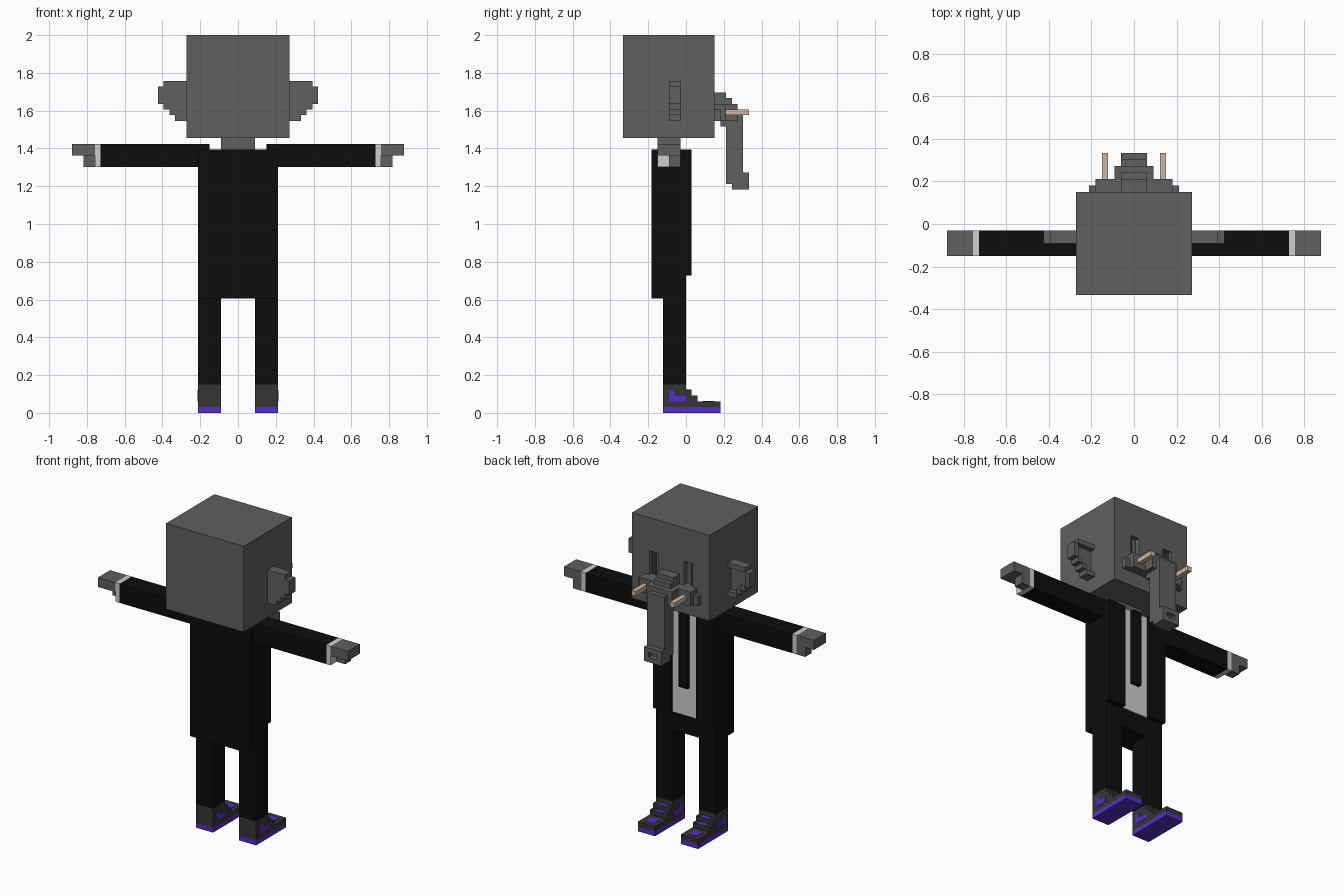
import bpy, bmesh

if "Cube" in bpy.data.objects:
    bpy.data.objects.remove(bpy.data.objects["Cube"])

U = 2 / 66  # one block of the grid the figure is built on


def material(name, rgb):
    m = bpy.data.materials.new(name)
    m.diffuse_color = (*rgb, 1)
    m.use_nodes = True
    m.node_tree.nodes["Principled BSDF"].inputs["Base Color"].default_value = m.diffuse_color
    return m


GREY = material("grey_skin", (0.115, 0.115, 0.115))
BLACK = material("black_cloth", (0.004, 0.004, 0.004))
WHITE = material("white_shirt", (0.62, 0.62, 0.62))
DARK = material("dark_shoe", (0.036, 0.036, 0.036))
PURPLE = material("purple_trim", (0.09, 0.028, 0.54))
IVORY = material("ivory", (0.62, 0.47, 0.38))


def part(name, mat, boxes, side=1):
    """One object from boxes (x0, x1, y0, y1, z0, z1) in blocks; side=-1 mirrors x."""
    bm = bmesh.new()
    for x0, x1, y0, y1, z0, z1 in boxes:
        if side < 0:
            x0, x1 = -x1, -x0
        cube = bmesh.ops.create_cube(bm, size=1)
        for v in cube["verts"]:
            v.co = ((x0 + x1) / 2 + v.co.x * (x1 - x0),
                    (y0 + y1) / 2 + v.co.y * (y1 - y0),
                    (z0 + z1) / 2 + v.co.z * (z1 - z0))
            v.co *= U
    me = bpy.data.meshes.new(name)
    bm.to_mesh(me)
    bm.free()
    me.materials.append(mat)
    ob = bpy.data.objects.new(name, me)
    bpy.context.collection.objects.link(ob)
    return ob


def pair(name, mat, boxes):
    part("right_" + name, mat, boxes, 1)
    part("left_" + name, mat, boxes, -1)


# Head with a one-block face layer that leaves two eye sockets open
part("head", GREY, [
    (-9, 9, -11, 4, 48, 66),
    (-9, 9, 4, 5, 48, 54), (-9, 9, 4, 5, 59, 66),
    (-9, -5, 4, 5, 54, 59), (-3, 3, 4, 5, 54, 59), (5, 9, 4, 5, 54, 59)])
pair("pupil", DARK, [(4, 5, 4, 4.2, 54, 59)])
part("neck", GREY, [(-3, 3, -5, -1, 45, 48)])

# Ears: stepped plate with a raised rim facing forward
pair("ear", GREY, [
    (9, 13, -3, -2, 57, 58), (9, 14, -3, -2, 54, 57), (9, 13, -3, -2, 53, 54),
    (9, 12, -3, -2, 52, 53), (9, 11, -3, -2, 51, 52)])
pair("ear_rim", GREY, [
    (9, 13, -2, -1, 57, 58), (13, 14, -2, -1, 54, 57), (12, 13, -2, -1, 53, 54),
    (11, 12, -2, -1, 52, 53), (9, 11, -2, -1, 51, 52)])

# Trunk: stepped root, hanging length, and a tip with an open nostril
part("trunk_root", GREY, [
    (-2, 2, 5, 7, 51, 56), (-2, 2, 7, 8, 51, 55), (-3, 3, 5, 9, 51, 54),
    (-2, 2, 6, 8, 50, 51)])
part("trunk", GREY, [(-2, 2, 7, 10, 42, 52), (-2, 2, 9, 10, 52, 53),
                     (-2, 2, 7, 8, 40, 42)])
part("trunk_tip", GREY, [
    (-2, 2, 8, 10, 39, 42), (-2, 2, 10, 11, 39, 40), (-2, 2, 10, 11, 41, 42),
    (-2, -1, 10, 11, 40, 41), (1, 2, 10, 11, 40, 41)])
pair("tusk_base", GREY, [(3, 6, 5, 7, 51, 54), (6, 7, 5, 6, 51, 53)])
pair("tusk", IVORY, [(4, 5, 7, 11, 52, 53)])

# Suit: coat body, open front panels, shirt and tie
part("coat", BLACK, [(-7, 7, -6, 0, 20, 46)])
pair("coat_front", BLACK, [(3, 7, 0, 1, 24, 46)])
part("shirt", WHITE, [(-3, 3, 0, 0.2, 24, 46)])
part("tie", BLACK, [(-1, 1, 0, 1, 30, 46)])

# Arms held straight out, with cuffs and hands
pair("sleeve", BLACK, [(5, 24, -5, -1, 43, 47)])
pair("cuff", WHITE, [(24, 25, -5, -1, 43, 47)])
pair("hand", GREY, [(25, 29, -5, -1, 45, 47), (25, 27, -3, -1, 43, 45)])

# Legs and stepped shoes
pair("trouser_leg", BLACK, [(3, 7, -4, 0, 5, 20)])
pair("shoe_sole", PURPLE, [(3, 7, -4, 6, 0, 1)])
pair("shoe_upper", DARK, [
    (3, 7, -4, 6, 1, 2), (3, 7, -4, 2, 2, 3), (3, 7, -4, 1, 3, 4),
    (3, 7, -4, 0, 4, 5)])
P = 0.06  # thickness of painted plates
pair("shoe_laces", PURPLE, [
    (4, 6, 3, 5, 2, 2 + P),
    (4, 6, 1, 2, 3, 3 + P), (4, 6, 0, 1, 4, 4 + P)])
# Corner-shaped side mark on the outer and inner faces
for label, x0, x1 in (("outer", 7, 7 + P), ("inner", 3 - P, 3)):
    pair("shoe_mark_" + label, PURPLE, [
        (x0, x1, -3, -2, 2, 4), (x0, x1, -2, 0, 2, 3)])
